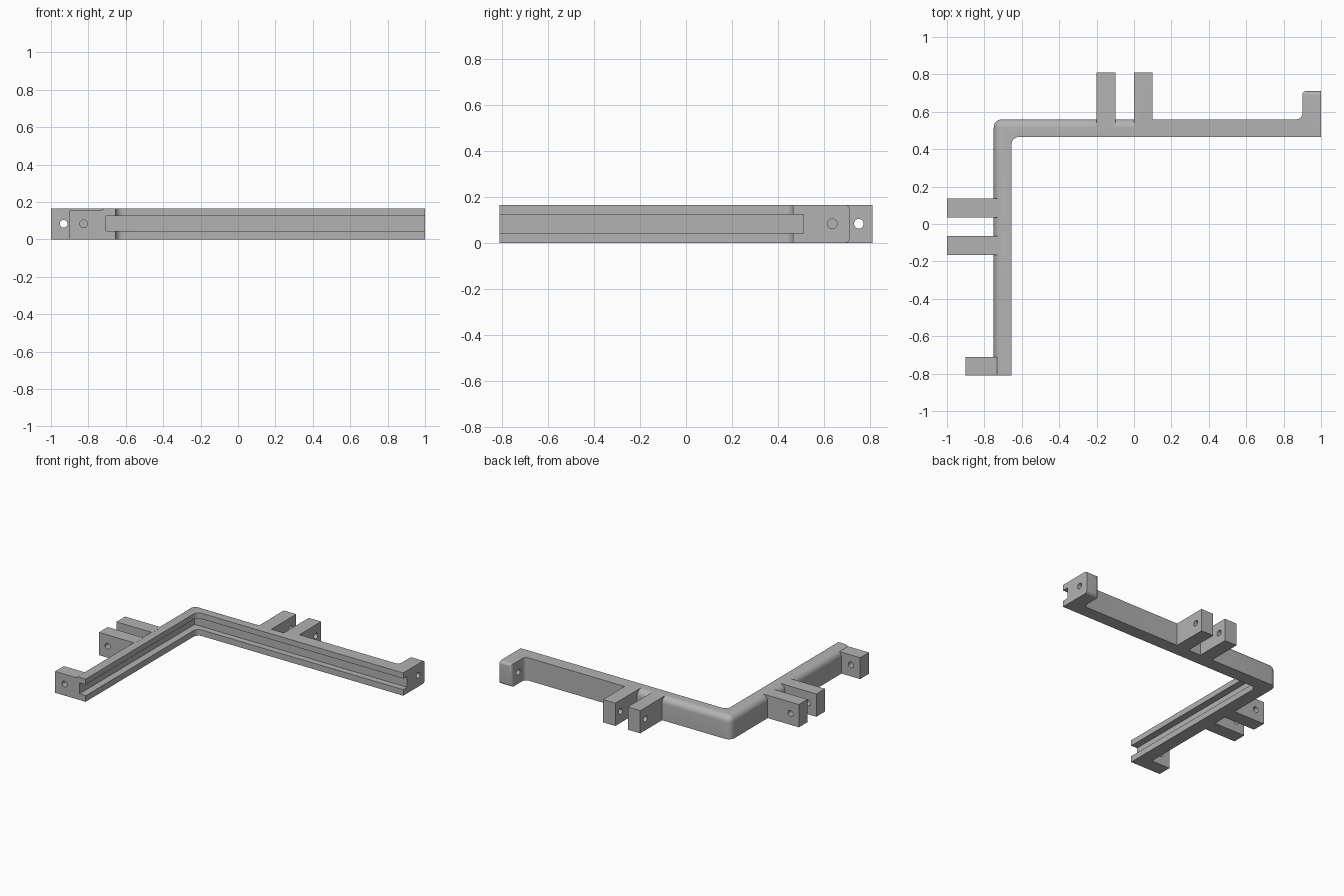
import bpy, bmesh, math
from mathutils import Matrix, Vector

old = bpy.data.objects.get("Cube")
if old:
    bpy.data.objects.remove(old)

H = 0.165          # rail height
MID = 0.083        # pin hole height
R = 0.045          # rail edge rounding

grey = bpy.data.materials.new("plain grey")
grey.use_nodes = True
grey.diffuse_color = (0.45, 0.45, 0.45, 1)
grey.node_tree.nodes["Principled BSDF"].inputs["Base Color"].default_value = (0.45, 0.45, 0.45, 1)


def finish(name, bm):
    bmesh.ops.recalc_face_normals(bm, faces=bm.faces)
    mesh = bpy.data.meshes.new(name)
    bm.to_mesh(mesh)
    bm.free()
    mesh.materials.append(grey)
    obj = bpy.data.objects.new(name, mesh)
    bpy.context.collection.objects.link(obj)
    return obj


def prism(name, plan, z0, z1, bevels=()):
    """Extrude a plan outline, then round the edges each rule picks."""
    bm = bmesh.new()
    face = bm.faces.new([bm.verts.new((x, y, z0)) for x, y in plan])
    top = bmesh.ops.extrude_face_region(bm, geom=[face])["geom"]
    bmesh.ops.translate(bm, vec=(0, 0, z1 - z0),
                        verts=[v for v in top if isinstance(v, bmesh.types.BMVert)])
    bmesh.ops.recalc_face_normals(bm, faces=bm.faces)
    for radius, rule in bevels:
        edges = [e for e in bm.edges if rule(*[v.co for v in e.verts])]
        bmesh.ops.bevel(bm, geom=edges, offset=radius, segments=7,
                        profile=0.5, affect='EDGES')
    return finish(name, bm)


def box(name, x0, x1, y0, y1, z0=0, z1=H):
    return prism(name, [(x0, y0), (x1, y0), (x1, y1), (x0, y1)], z0, z1)


def hole(name, center, axis, length):
    bm = bmesh.new()
    turn = Vector((0, 0, 1)).rotation_difference(Vector(axis)).to_matrix().to_4x4()
    bmesh.ops.create_cone(bm, cap_ends=True, segments=20, radius1=0.021, radius2=0.021,
                          depth=length, matrix=Matrix.Translation(center) @ turn)
    return finish(name, bm)


def on(value, target):
    return abs(value - target) < 1e-4


def upright(x, y):
    return lambda a, b: all(on(p.x, x) and on(p.y, y) for p in (a, b))


def outer_ridge(a, b):
    top = on(a.z, H) and on(b.z, H)
    side = (on(a.x, -0.75) and on(b.x, -0.75)) or (on(a.y, 0.56) and on(b.y, 0.56))
    return (top and side) or upright(-0.75, 0.56)(a, b)


def lug_end(a, b):
    tip = on(a.y, 0.71) and on(b.y, 0.71)
    return tip and (on(a.z, b.z) or (on(a.x, 0.9) and on(b.x, 0.9)))


# Corner rail, rounded along its outer top edge
bracket = prism("corner_bracket",
                [(-0.75, -0.81), (-0.655, -0.81), (-0.655, 0.465),
                 (0.05, 0.465), (0.05, 0.56), (-0.75, 0.56)], 0, H,
                [(0.04, upright(-0.655, 0.465)), (R, outer_ridge)])

# Square rail with its filleted end lug
parts = [prism("square_rail",
               [(0.03, 0.465), (1, 0.465), (1, 0.71), (0.9, 0.71), (0.9, 0.56), (0.03, 0.56)],
               0, H, [(0.03, upright(0.9, 0.56)), (0.02, lug_end)])]

# Hinge lugs on both arms and the lower end lug
for x in (-0.2, 0.0):
    parts.append(box("back_lug", x, x + 0.1, 0.515, 0.81))
for y in (-0.165, 0.035):
    parts.append(box("side_lug", -1, -0.71, y, y + 0.1))
parts.append(box("end_lug", -0.9, -0.7, -0.81, -0.71, 0, 0.155))

# Inner groove and pin holes
cutters = [
    box("back_groove", -0.705, 1.1, 0.3, 0.51, 0.044, 0.124),
    box("side_groove", -0.705, -0.5, -1, 0.5, 0.044, 0.124),
    hole("back_pin", (-0.05, 0.75, MID), (1, 0, 0), 0.5),
    hole("back_end_pin", (0.95, 0.635, MID), (1, 0, 0), 0.3),
    hole("side_pin", (-0.932, -0.015, MID), (0, 1, 0), 0.5),
    hole("side_end_pin", (-0.825, -0.76, MID), (0, 1, 0), 0.3),
]

bpy.context.view_layer.objects.active = bracket
for operation, tools in (('UNION', parts), ('DIFFERENCE', cutters)):
    for tool in tools:
        mod = bracket.modifiers.new(tool.name, 'BOOLEAN')
        mod.operation, mod.solver, mod.object = operation, 'EXACT', tool
        bpy.ops.object.modifier_apply(modifier=mod.name)
        bpy.data.objects.remove(tool)

bpy.ops.object.select_all(action='DESELECT')
bracket.select_set(True)
bpy.ops.object.shade_smooth_by_angle(angle=math.radians(30))
